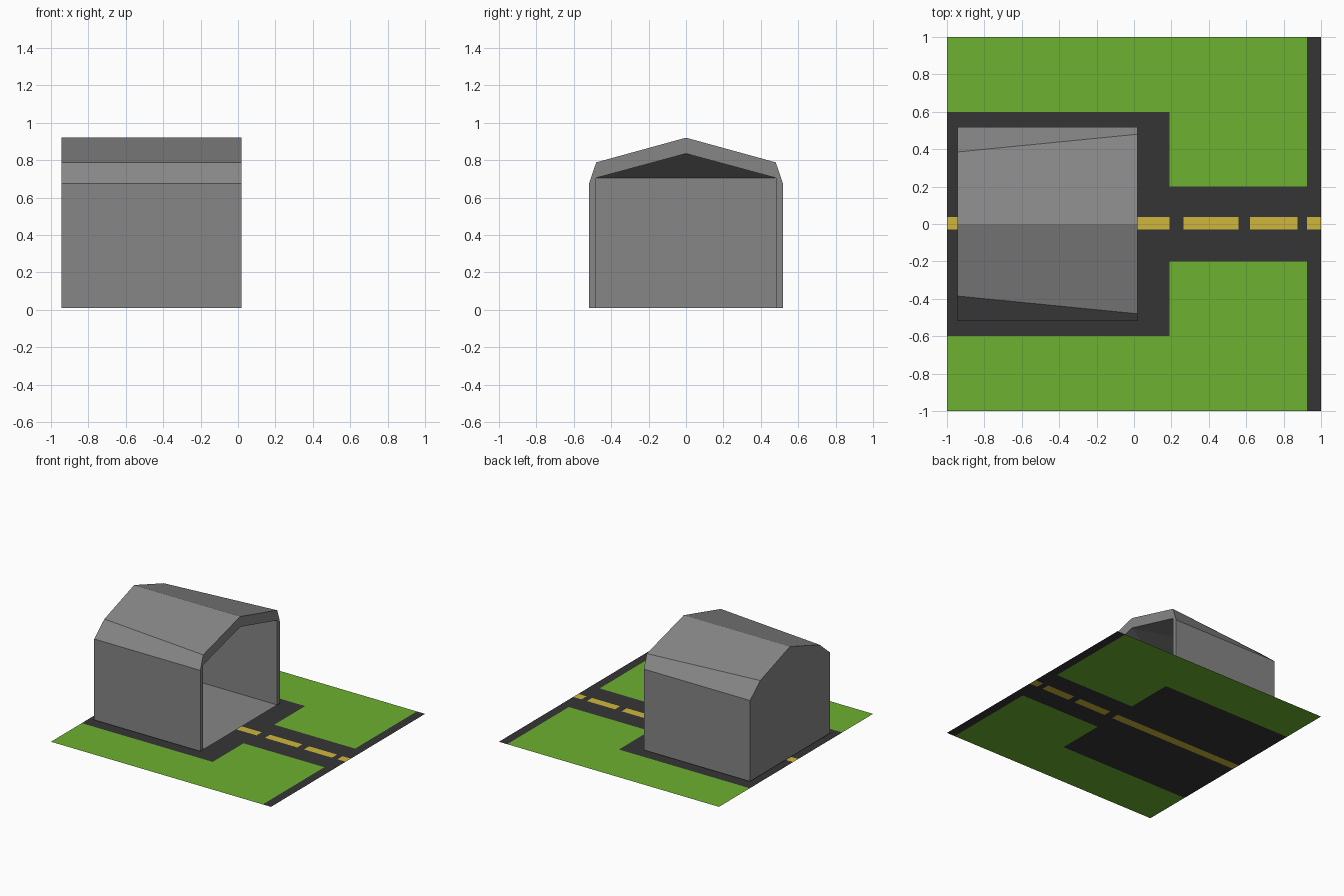
import bpy
import bmesh

cube = bpy.data.objects.get("Cube")
if cube:
    bpy.data.objects.remove(cube)


def material(name, rgb):
    m = bpy.data.materials.new(name)
    m.use_nodes = True
    m.diffuse_color = (*rgb, 1)
    bsdf = m.node_tree.nodes["Principled BSDF"]
    bsdf.inputs["Base Color"].default_value = (*rgb, 1)
    bsdf.inputs["Roughness"].default_value = 0.9
    return m


GRASS = material("grass green", (0.155, 0.44, 0.03))
ASPHALT = material("asphalt dark grey", (0.036, 0.036, 0.036))
YELLOW = material("line yellow", (0.62, 0.47, 0.045))
CONCRETE = material("concrete grey", (0.24, 0.24, 0.24))


def finish(bm, name, mats):
    mesh = bpy.data.meshes.new(name)
    bm.to_mesh(mesh)
    bm.free()
    for m in mats:
        mesh.materials.append(m)
    obj = bpy.data.objects.new(name, mesh)
    bpy.context.scene.collection.objects.link(obj)
    return obj


# Ground sheet, cut along the borders of the painted areas
PAD_X, PAD_Y, ROAD_Y, CROSS_X = 0.19, 0.6, 0.2, 0.925
LINE_LOW, LINE_HIGH = -0.03, 0.037
DASHES = [(-1, PAD_X), (0.265, 0.56), (0.62, 0.875), (CROSS_X, 1)]


def ground_colour(x, y):
    if LINE_LOW < y < LINE_HIGH and any(a < x < b for a, b in DASHES):
        return 2
    if x > CROSS_X or abs(y) < ROAD_Y or (x < PAD_X and abs(y) < PAD_Y):
        return 1
    return 0


bm = bmesh.new()
bmesh.ops.create_grid(bm, x_segments=1, y_segments=1, size=1)
x_cuts = sorted({x for dash in DASHES for x in dash if abs(x) < 1})
y_cuts = [-PAD_Y, -ROAD_Y, LINE_LOW, LINE_HIGH, ROAD_Y, PAD_Y]
cuts = [((x, 0, 0), (1, 0, 0)) for x in x_cuts]
cuts += [((0, y, 0), (0, 1, 0)) for y in y_cuts]
for point, normal in cuts:
    bmesh.ops.bisect_plane(bm, geom=bm.verts[:] + bm.edges[:] + bm.faces[:],
                           plane_co=point, plane_no=normal)
for f in bm.faces:
    c = f.calc_center_median()
    f.material_index = ground_colour(c.x, c.y)
finish(bm, "ground", [GRASS, ASPHALT, YELLOW])

# Shelter shell, open towards +x, with shoulders that narrow to the back
FRONT, BACK, INNER_BACK, BASE = 0.02, -0.945, -0.905, 0.01


def ring(bm, x, half, ridge=None):
    """Section at x: half is the +y side from bottom up, mirrored to -y."""
    points = [(-y, z) for y, z in half]
    points += [(0, ridge)] if ridge else []
    points += list(reversed(half))
    return [bm.verts.new((x, y, z)) for y, z in points]


bm = bmesh.new()
outer_front = ring(bm, FRONT, [(0.518, BASE), (0.518, 0.675), (0.48, 0.788)], 0.92)
outer_back = ring(bm, BACK, [(0.518, BASE), (0.518, 0.675), (0.385, 0.788)], 0.92)
inner_front = ring(bm, FRONT, [(0.48, BASE), (0.48, 0.705)], 0.835)
inner_back = ring(bm, INNER_BACK, [(0.48, BASE), (0.48, 0.705)])

# Outside walls and roof
for i in range(len(outer_front) - 1):
    bm.faces.new((outer_front[i], outer_front[i + 1],
                  outer_back[i + 1], outer_back[i]))
bm.faces.new(outer_back)
# Door rim and the foot of the walls
bm.faces.new(outer_front + inner_front[::-1])
bm.faces.new((outer_front[0], outer_back[0], outer_back[-1], outer_front[-1],
              inner_front[-1], inner_back[-1], inner_back[0], inner_front[0]))
# Inside walls and the ceiling sloping down to the back
f0, f1, top, f2, f3 = inner_front
b0, b1, b2, b3 = inner_back
for face in ((f0, f1, b1, b0), (f3, f2, b2, b3), (b0, b1, b2, b3),
             (f1, top, b1), (f2, top, b2), (top, b1, b2)):
    bm.faces.new(face)
bmesh.ops.recalc_face_normals(bm, faces=bm.faces[:])
finish(bm, "shelter_shell", [CONCRETE])

# Shelter floor
bm = bmesh.new()
corners = ((INNER_BACK, -0.48), (FRONT, -0.48), (FRONT, 0.48), (INNER_BACK, 0.48))
bm.faces.new([bm.verts.new((x, y, BASE)) for x, y in corners])
finish(bm, "shelter_floor", [CONCRETE])
